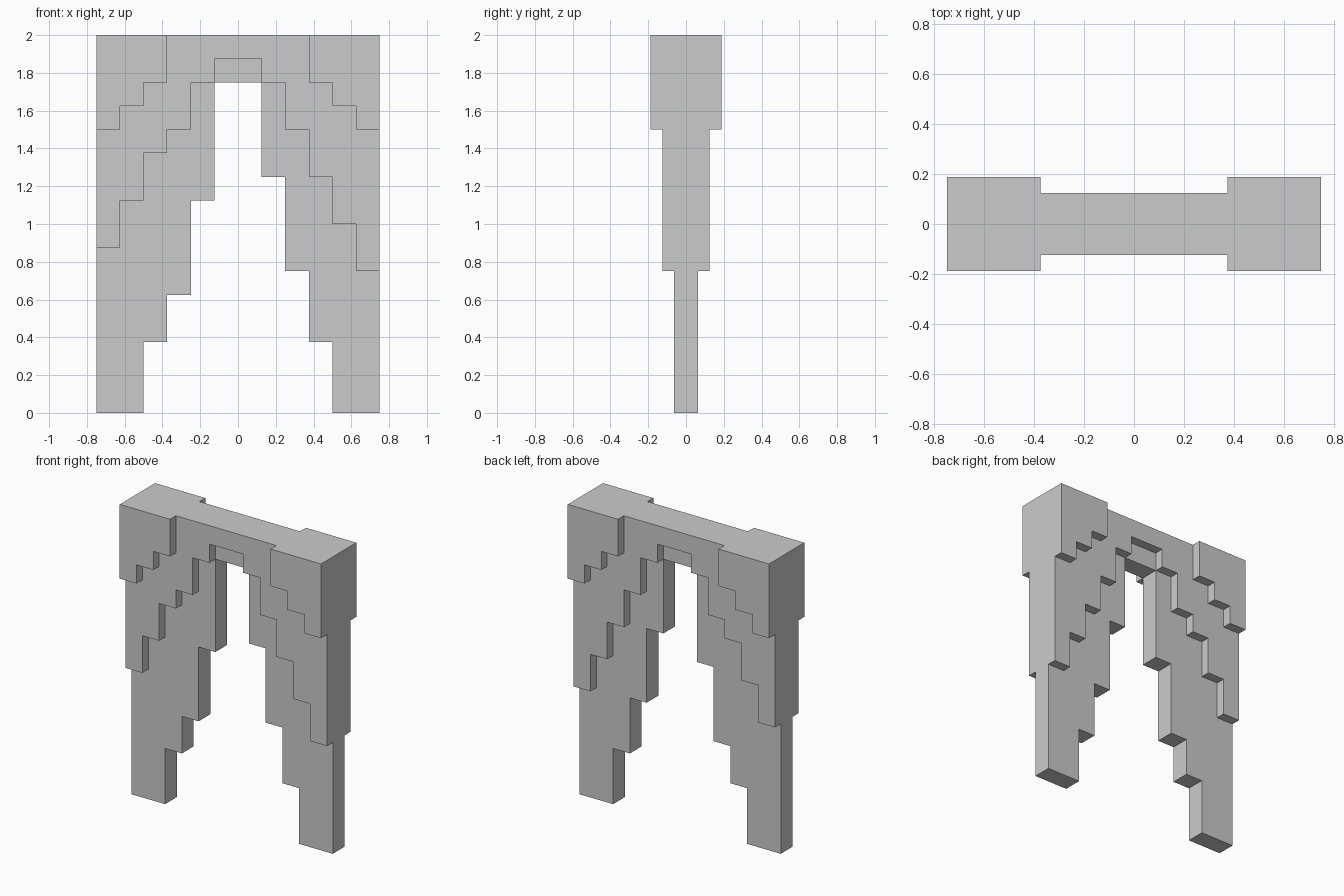
import bpy, bmesh

if "Cube" in bpy.data.objects:
    bpy.data.objects.remove(bpy.data.objects["Cube"])

U = 0.125      # step size of the whole model
TOP = 16       # top height in steps


def stepped_slab(name, x0, bottoms, half_depth):
    """Flat-topped slab with a stair-stepped underside, one height per column."""
    pts = [(x0, TOP)]
    for i, b in enumerate(bottoms):
        if i and bottoms[i - 1] == b:
            pts.pop()
            pts.append((x0 + i + 1, b))
        else:
            pts += [(x0 + i, b), (x0 + i + 1, b)]
    pts.append((x0 + len(bottoms), TOP))

    bm = bmesh.new()
    face = bm.faces.new([bm.verts.new((x * U, -half_depth, z * U)) for x, z in pts])
    ext = bmesh.ops.extrude_face_region(bm, geom=[face])
    verts = [g for g in ext["geom"] if isinstance(g, bmesh.types.BMVert)]
    bmesh.ops.translate(bm, verts=verts, vec=(0, 2 * half_depth, 0))
    bmesh.ops.recalc_face_normals(bm, faces=bm.faces)
    mesh = bpy.data.meshes.new(name)
    bm.to_mesh(mesh)
    bm.free()
    obj = bpy.data.objects.new(name, mesh)
    bpy.context.collection.objects.link(obj)
    return obj


# Thin core with the two legs
arch = stepped_slab("stepped_arch", -6,
                    [0, 0, 3, 5, 9, 14, 14, 10, 6, 3, 0, 0], 0.0625)

# Thicker middle layer, then the two thickest upper corners
layers = [
    stepped_slab("middle_layer", -6,
                 [7, 9, 11, 12, 14, 15, 15, 14, 12, 10, 8, 6], 0.125),
    stepped_slab("left_corner", -6, [12, 13, 14], 0.1875),
    stepped_slab("right_corner", 3, [14, 13, 12], 0.1875),
]

# Fuse the layers into one clean solid
bpy.context.view_layer.objects.active = arch
for layer in layers:
    mod = arch.modifiers.new(layer.name, "BOOLEAN")
    mod.operation = "UNION"
    mod.solver = "EXACT"
    mod.object = layer
    bpy.ops.object.modifier_apply(modifier=mod.name)
    bpy.data.objects.remove(layer)
